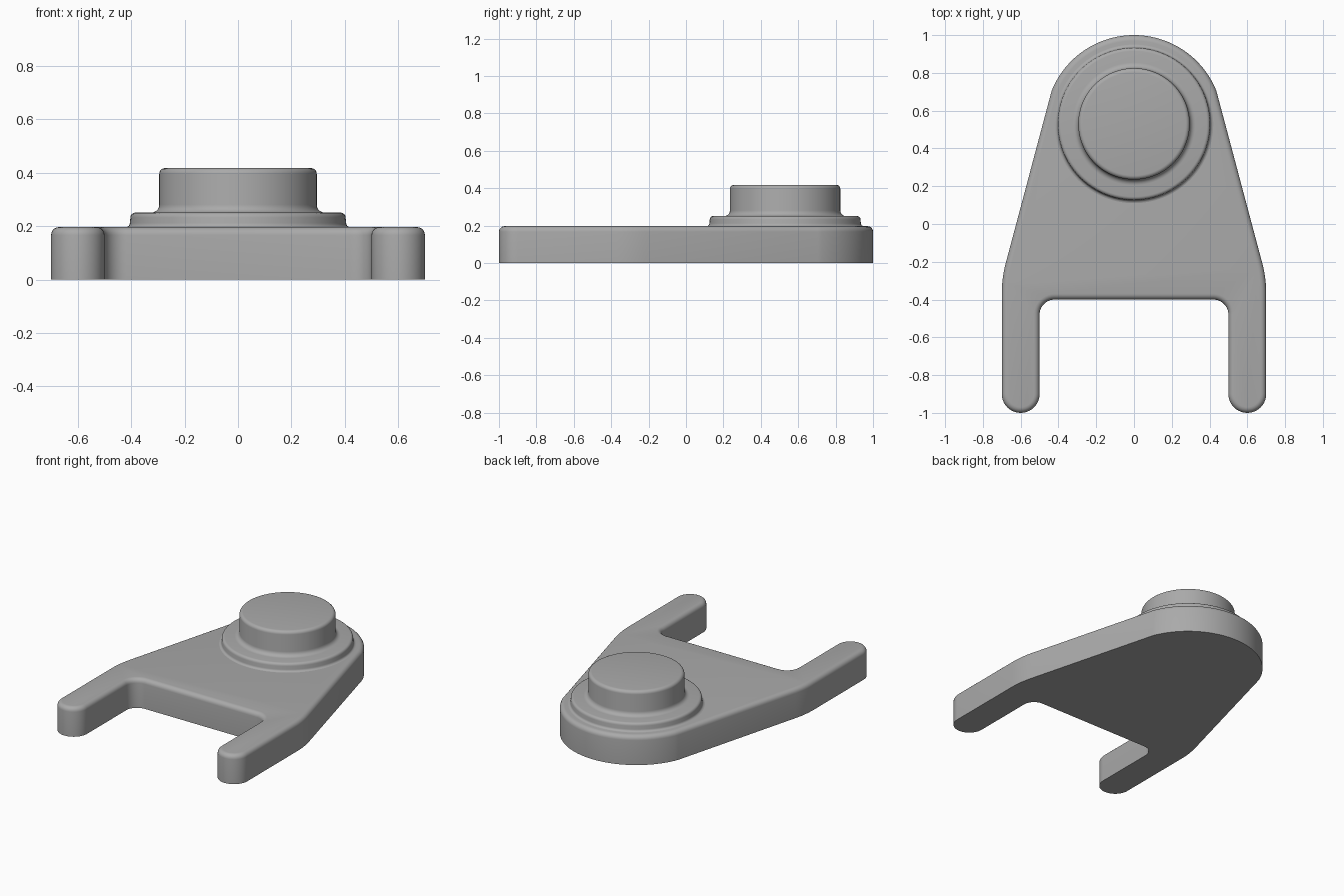
import bpy, bmesh, math

cube = bpy.data.objects.get("Cube")
if cube:
    bpy.data.objects.remove(cube, do_unlink=True)

# Single plain grey material
grey = bpy.data.materials.new("plain_grey")
grey.use_nodes = True
COLOUR = (0.4, 0.4, 0.4, 1)
grey.diffuse_color = COLOUR
grey.node_tree.nodes["Principled BSDF"].inputs["Base Color"].default_value = COLOUR

BOSS_Y = 0.53
PLATE_Z = 0.197


def arc(cx, cy, r, start, end, steps):
    """Points along a circular arc, angles in degrees."""
    angles = [math.radians(start + (end - start) * i / steps) for i in range(steps + 1)]
    return [(cx + r * math.cos(a), cy + r * math.sin(a)) for a in angles]


def finish(bm, name):
    bmesh.ops.recalc_face_normals(bm, faces=bm.faces)
    mesh = bpy.data.meshes.new(name)
    bm.to_mesh(mesh)
    bm.free()
    mesh.materials.append(grey)
    obj = bpy.data.objects.new(name, mesh)
    bpy.context.collection.objects.link(obj)
    bpy.ops.object.select_all(action="DESELECT")
    obj.select_set(True)
    bpy.context.view_layer.objects.active = obj
    bpy.ops.object.shade_smooth_by_angle(angle=math.radians(35))
    return obj


# Forked plate: half outline from the round end down to the notch, then mirrored
half = arc(0, BOSS_Y, 0.47, 90, 22, 24)
half += arc(0.08, -0.367, 0.62, 15.6, 0, 6)      # shoulder
half += arc(0.6, -0.9, 0.1, 0, -180, 20)         # rounded arm tip
half += arc(0.42, -0.48, 0.08, 0, 90, 10)        # notch corner
outline = half + [(-x, y) for x, y in reversed(half[1:])]

bm = bmesh.new()
base = bm.faces.new([bm.verts.new((x, y, 0)) for x, y in outline])
top = bmesh.ops.extrude_face_region(bm, geom=[base], use_keep_orig=True)["geom"]
top_verts = [v for v in top if isinstance(v, bmesh.types.BMVert)]
bmesh.ops.translate(bm, verts=top_verts, vec=(0, 0, PLATE_Z))
rim = [e for e in bm.edges if all(v.co.z > 0.1 for v in e.verts)]
bmesh.ops.bevel(bm, geom=rim, offset=0.03, offset_type="OFFSET", segments=5,
                profile=0.5, affect="EDGES", clamp_overlap=False)
finish(bm, "forked_plate")

# Stepped round boss: lathed profile with blended inner and outer corners
profile = [(0, 0.15), (0.41, 0.15)]
profile += arc(0.42, PLATE_Z + 0.015, 0.015, 270, 180, 4)   # flange foot
profile += arc(0.385, 0.233, 0.018, 0, 90, 4)               # flange rim
profile += arc(0.325, 0.281, 0.03, 270, 180, 5)             # post foot
profile += arc(0.273, 0.396, 0.022, 0, 90, 5)               # post rim
profile += [(0, 0.418)]

bm = bmesh.new()
verts = [bm.verts.new((r, BOSS_Y, z)) for r, z in profile]
edges = [bm.edges.new(pair) for pair in zip(verts, verts[1:])]
bmesh.ops.spin(bm, geom=verts + edges, cent=(0, BOSS_Y, 0), axis=(0, 0, 1),
               angle=math.tau, steps=96, use_merge=True)
# The profile starts on the spin axis, so weld the poles
bmesh.ops.remove_doubles(bm, verts=bm.verts, dist=0.0001)
for v in bm.verts:
    v.co.x, v.co.y = v.co.x, v.co.y
# Recentre the spun profile on the boss axis
finish(bm, "stepped_boss")
